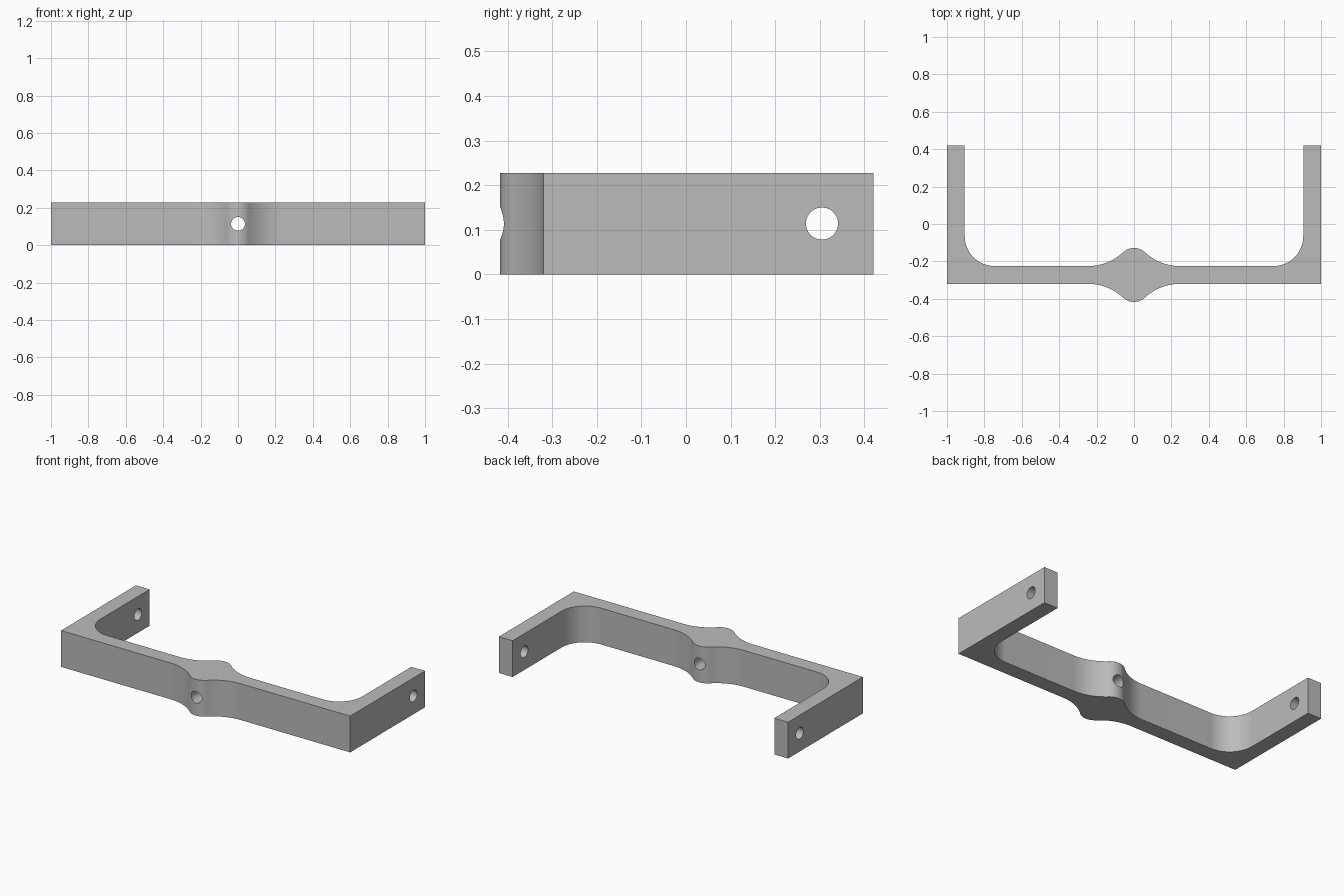
import bpy, bmesh, math
from mathutils import Matrix

cube = bpy.data.objects.get("Cube")
if cube:
    bpy.data.objects.remove(cube, do_unlink=True)

HEIGHT = 0.227
MID_Y = -0.2725      # centre line of the cross bar
HALF = 0.0475        # half thickness of the cross bar
BACK = 0.42          # rear end of the arms
INNER = 0.905        # inner face of the arms
FILLET = 0.16

# One flat colour
steel = bpy.data.materials.new("plain_grey")
steel.use_nodes = True
grey = (0.5, 0.5, 0.5, 1)
steel.diffuse_color = grey
steel.node_tree.nodes["Principled BSDF"].inputs["Base Color"].default_value = grey


def arc(cx, cy, r, start, end, steps):
    """Points on an arc, angles in degrees."""
    angles = [math.radians(start + (end - start) * i / steps) for i in range(steps + 1)]
    return [(cx + r * math.cos(a), cy + r * math.sin(a)) for a in angles]


# Swelling at mid span: rounded tip flowing into the bar by a reverse curve
reach, rise, tip_r = 0.245, 0.097, 0.085
turn = 2 * math.degrees(math.atan(rise / reach))
flare_r = reach / math.sin(math.radians(turn)) - tip_r
swell = arc(0, HALF + rise - tip_r, tip_r, 90, 90 - turn, 10)
swell += arc(reach, HALF + flare_r, flare_r, 270 - turn, 270, 14)[1:]

# Right half of the plan outline, front tip to back tip
half = [(x, MID_Y - y) for x, y in swell]
half += [(1, MID_Y - HALF), (1, BACK), (INNER, BACK)]
half += arc(INNER - FILLET, MID_Y + HALF + FILLET, FILLET, 0, -90, 16)
half += [(x, MID_Y + y) for x, y in reversed(swell)]
outline = half + [(-x, y) for x, y in reversed(half[1:-1])]

# Bracket body
bm = bmesh.new()
base = bm.faces.new([bm.verts.new((x, y, 0)) for x, y in outline])
top = bmesh.ops.extrude_face_region(bm, geom=[base])["geom"]
bmesh.ops.translate(bm, vec=(0, 0, HEIGHT),
                    verts=[v for v in top if isinstance(v, bmesh.types.BMVert)])
bmesh.ops.recalc_face_normals(bm, faces=bm.faces)
mesh = bpy.data.meshes.new("bracket")
bm.to_mesh(mesh)
bm.free()
mesh.materials.append(steel)
bracket = bpy.data.objects.new("bracket", mesh)
bpy.context.collection.objects.link(bracket)
bpy.context.view_layer.objects.active = bracket
bracket.select_set(True)


def drill(name, centre, axis, radius, length):
    """Cut a round through hole in the bracket."""
    bm = bmesh.new()
    bmesh.ops.create_cone(bm, cap_ends=True, segments=40, radius1=radius,
                          radius2=radius, depth=length,
                          matrix=Matrix.Translation(centre)
                          @ Matrix.Rotation(math.pi / 2, 4, axis))
    data = bpy.data.meshes.new(name)
    bm.to_mesh(data)
    bm.free()
    data.materials.append(steel)
    cutter = bpy.data.objects.new(name, data)
    cutter.hide_render = True
    bpy.context.collection.objects.link(cutter)
    mod = bracket.modifiers.new(name, "BOOLEAN")
    mod.operation, mod.solver, mod.object = "DIFFERENCE", "EXACT", cutter
    bpy.ops.object.modifier_apply(modifier=mod.name)
    bpy.data.objects.remove(cutter, do_unlink=True)


# Hole through the swelling and one near the end of each arm
drill("centre_hole", (0, MID_Y, 0.114), "X", 0.037, 0.5)
for side in (-1, 1):
    drill("arm_hole", (side * 0.95, 0.305, 0.114), "Y", 0.036, 0.3)

bpy.ops.object.shade_smooth_by_angle(angle=math.radians(30))
weighted = bracket.modifiers.new("even_shading", "WEIGHTED_NORMAL")
weighted.keep_sharp = True
